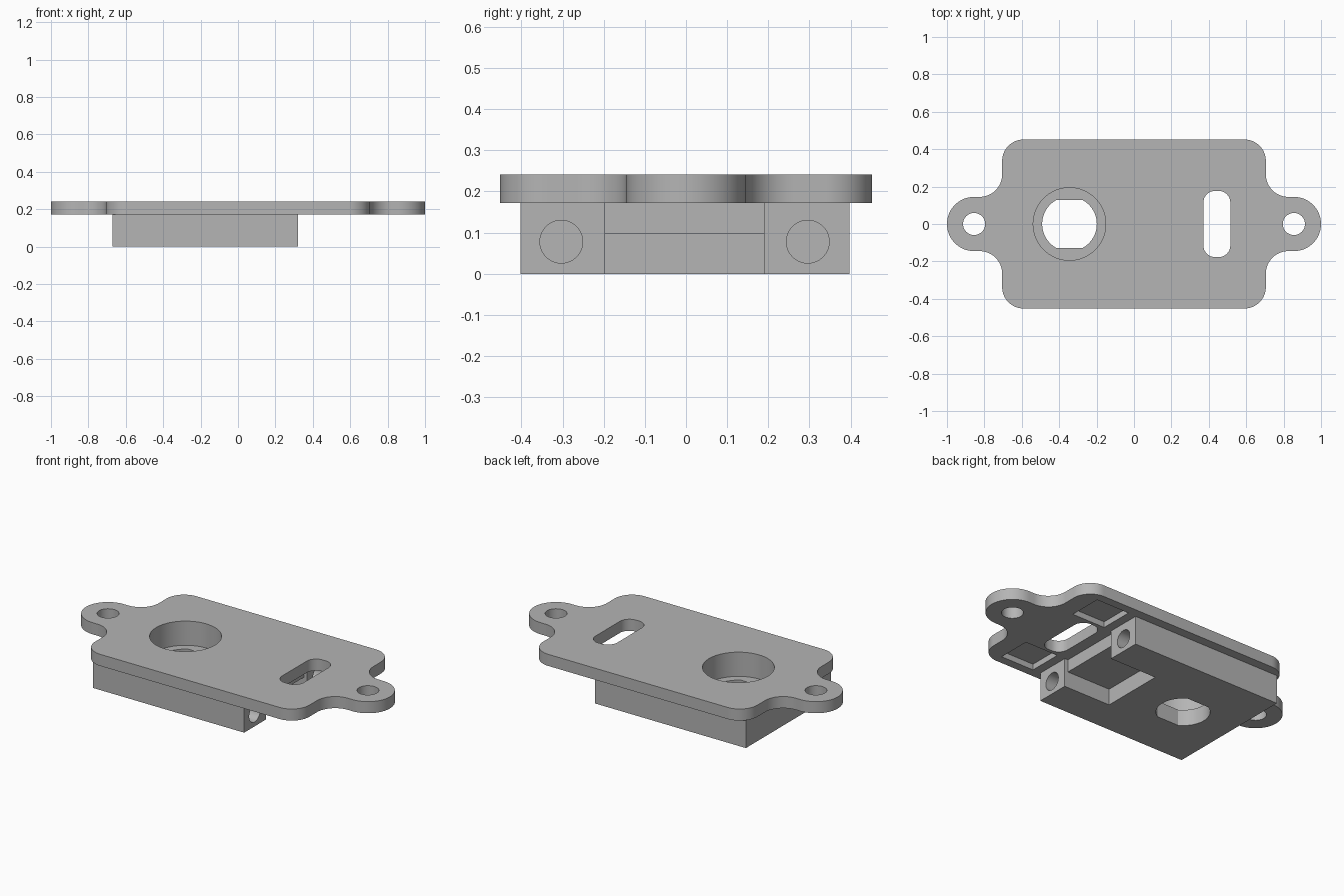
import bpy, bmesh
from math import pi, cos, sin, asin
from mathutils import Matrix

if "Cube" in bpy.data.objects:
    bpy.data.objects.remove(bpy.data.objects["Cube"], do_unlink=True)

grey = bpy.data.materials.new("plain grey")
grey.use_nodes = True
grey.diffuse_color = (0.46, 0.46, 0.46, 1)
grey.node_tree.nodes["Principled BSDF"].inputs["Base Color"].default_value = (0.46, 0.46, 0.46, 1)


def arc(cx, cy, r, start, end, n=16):
    return [(cx + r * cos(start + (end - start) * i / n),
             cy + r * sin(start + (end - start) * i / n)) for i in range(n + 1)]


def prism(name, outline, z0, z1):
    """Extrude a closed 2D outline from z0 to z1."""
    bm = bmesh.new()
    face = bm.faces.new([bm.verts.new((x, y, z0)) for x, y in outline])
    top = bmesh.ops.extrude_face_region(bm, geom=[face])["geom"]
    bmesh.ops.translate(bm, vec=(0, 0, z1 - z0),
                        verts=[v for v in top if isinstance(v, bmesh.types.BMVert)])
    bmesh.ops.recalc_face_normals(bm, faces=bm.faces)
    mesh = bpy.data.meshes.new(name)
    bm.to_mesh(mesh)
    bm.free()
    mesh.materials.append(grey)
    ob = bpy.data.objects.new(name, mesh)
    bpy.context.collection.objects.link(ob)
    return ob


def box(name, x0, x1, y0, y1, z0, z1):
    return prism(name, [(x0, y0), (x1, y0), (x1, y1), (x0, y1)], z0, z1)


def disc(name, x, y, r, z0, z1):
    return prism(name, arc(x, y, r, 0, 2 * pi, 64)[:-1], z0, z1)


def cut(target, cutter):
    cutter.hide_render = True
    mod = target.modifiers.new("cut", "BOOLEAN")
    mod.operation = "DIFFERENCE"
    mod.solver = "EXACT"
    mod.object = cutter
    bpy.context.view_layer.objects.active = target
    bpy.ops.object.modifier_apply(modifier=mod.name)
    bpy.data.objects.remove(cutter, do_unlink=True)


# Sizes
BASE, TOP = 0.172, 0.241
HALF_X, HALF_Y, CORNER = 0.705, 0.452, 0.115
TAB_X, TAB_R, FILLET = 0.855, 0.145, 0.12
BORE_X, BORE_R, FLOOR = -0.345, 0.194, 0.097

# Mounting plate: one quarter of the outline, mirrored around
quarter = (arc(TAB_X, 0, TAB_R, 0, pi / 2)
           + arc(HALF_X + FILLET, TAB_R + FILLET, FILLET, 1.5 * pi, pi)
           + arc(HALF_X - CORNER, HALF_Y - CORNER, CORNER, 0, pi / 2))
half = quarter + [(-x, y) for x, y in reversed(quarter)]
outline = half + [(x, -y) for x, y in reversed(half[1:-1])]
plate = prism("mounting_plate", outline, BASE, TOP)

cut(plate, disc("bore_cutter", BORE_X, 0, BORE_R, 0, 1))
for side in (-1, 1):
    cut(plate, disc("screw_cutter", side * TAB_X, 0, 0.059, 0, 1))
    # Shallow square pockets on the underside
    y0, y1 = sorted((side * 0.197, side * 0.4))
    cut(plate, box("pocket_cutter", 0.375, 0.595, y0, y1, 0.1, BASE + 0.035))

# Rounded slot
slot_r, slot_x, slot_y = 0.062, 0.01, 0.115
slot = []
for k, (sx, sy) in enumerate(((1, 1), (-1, 1), (-1, -1), (1, -1))):
    slot += arc(0.443 + sx * slot_x, sy * slot_y, slot_r, k * pi / 2, (k + 1) * pi / 2, 10)
cut(plate, prism("slot_cutter", slot, 0, 1))

# Body block under the plate
block = box("body_block", -0.672, 0.322, -0.402, 0.397, 0, BASE)
cut(block, disc("counterbore_cutter", BORE_X, 0, BORE_R, FLOOR, 1))

# Shaft hole with two flats
r, flat = 0.146, 0.127
a = asin(flat / r)
shaft = arc(BORE_X, 0, r, -a, a, 24) + arc(BORE_X, 0, r, pi - a, pi + a, 24)
cut(block, prism("shaft_cutter", shaft, -1, 1))

# Stepped notch between the two arms
cut(block, box("notch_cutter", 0.01, 1, -0.197, 0.19, -1, FLOOR))
cut(block, box("step_cutter", 0.30, 1, -0.197, 0.19, -1, 1))

# Blind holes in the arm ends
for y in (-0.303, 0.296):
    drill = disc("arm_hole_cutter", 0, 0, 0.052, 0, 1)
    drill.data.transform(Matrix.Translation((0.02, y, 0.078)) @ Matrix.Rotation(pi / 2, 4, "Y"))
    cut(block, drill)

# Smooth curved walls, keep crisp edges
for ob in (plate, block):
    bpy.ops.object.select_all(action="DESELECT")
    ob.select_set(True)
    bpy.context.view_layer.objects.active = ob
    bpy.ops.object.shade_smooth_by_angle(angle=0.5)
